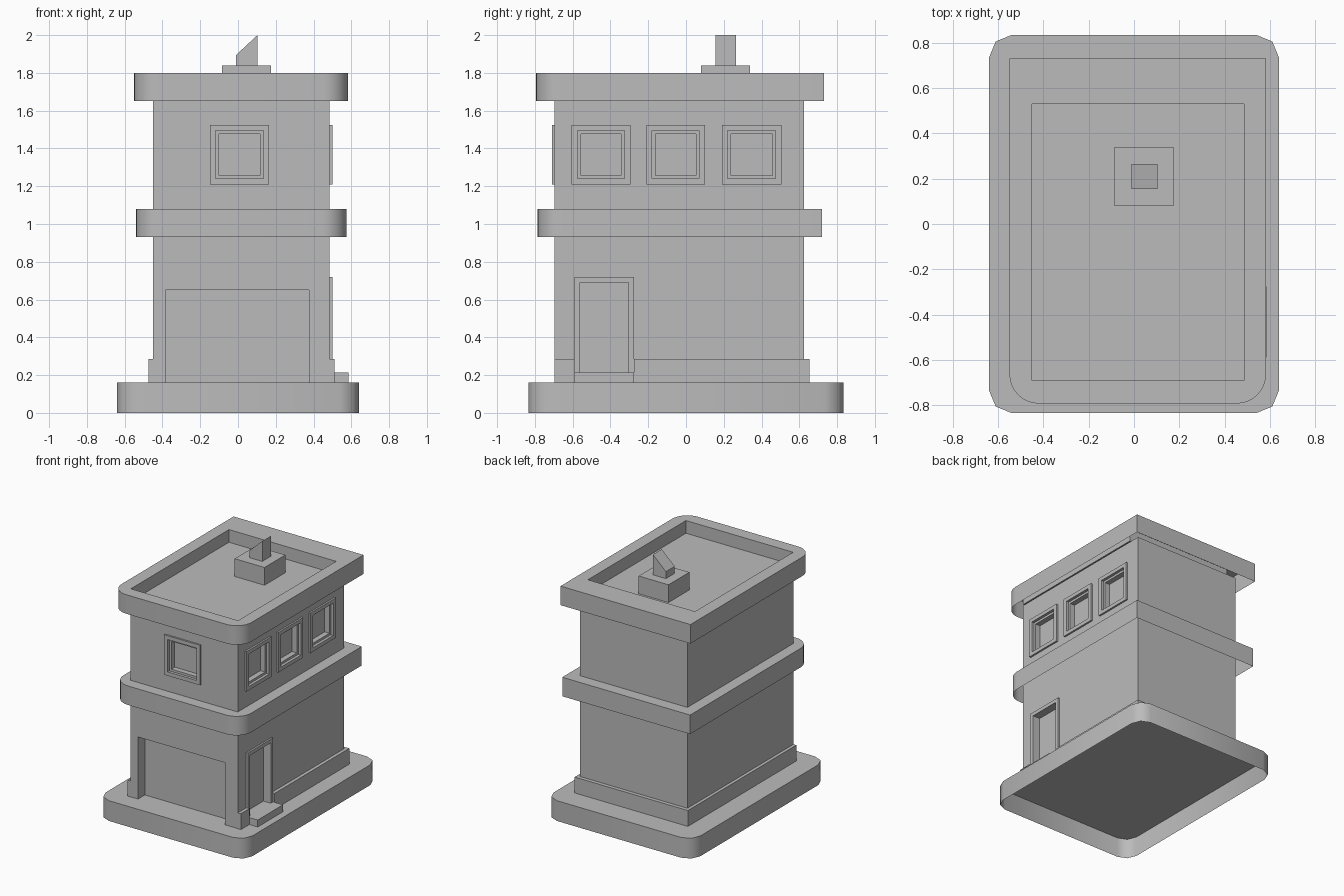
import bpy, bmesh
from math import pi, cos, sin, radians
from mathutils import Vector

cube = bpy.data.objects.get("Cube")
if cube:
    bpy.data.objects.remove(cube, do_unlink=True)

grey = bpy.data.materials.new("light_grey")
grey.use_nodes = True
GREY = (0.5, 0.5, 0.5, 1)
grey.diffuse_color = GREY
grey.node_tree.nodes["Principled BSDF"].inputs["Base Color"].default_value = GREY


def finish(bm, name):
    mesh = bpy.data.meshes.new(name)
    bm.to_mesh(mesh)
    bm.free()
    mesh.materials.append(grey)
    ob = bpy.data.objects.new(name, mesh)
    bpy.context.scene.collection.objects.link(ob)
    return ob


def add_box(bm, x, y, z):
    """Box from three (low, high) ranges."""
    made = bmesh.ops.create_cube(bm, size=1)["verts"]
    for v in made:
        v.co = [r[0] if c < 0 else r[1] for r, c in zip((x, y, z), v.co)]


def boxes(name, *ranges):
    bm = bmesh.new()
    for r in ranges:
        add_box(bm, *r)
    return finish(bm, name)


def cut(ob, cutter):
    """Subtract the cutter from the object for good, then drop the cutter."""
    mod = ob.modifiers.new("cut", "BOOLEAN")
    mod.operation, mod.solver, mod.object = "DIFFERENCE", "EXACT", cutter
    bpy.context.view_layer.update()
    graph = bpy.context.evaluated_depsgraph_get()
    mesh = bpy.data.meshes.new_from_object(ob.evaluated_get(graph))
    ob.modifiers.clear()
    ob.data = mesh
    bpy.data.objects.remove(cutter, do_unlink=True)


def slab(name, x, y, z, front_r, back_r, steps):
    """Extruded rectangle with rounded front and back corners."""
    pts = []
    corners = ((1, 1, back_r), (0, 1, back_r), (0, 0, front_r), (1, 0, front_r))
    for i, (cx, cy, r) in enumerate(corners):
        px, py = x[cx] - r * (2 * cx - 1), y[cy] - r * (2 * cy - 1)
        for k in range(steps + 1 if r else 1):
            a = (i + k / steps) * pi / 2
            pts.append((px + r * cos(a), py + r * sin(a), z[0]))
    bm = bmesh.new()
    face = bm.faces.new([bm.verts.new(p) for p in pts])
    out = bmesh.ops.extrude_face_region(bm, geom=[face], use_keep_orig=True)["geom"]
    top = [v for v in out if isinstance(v, bmesh.types.BMVert)]
    bmesh.ops.translate(bm, verts=top, vec=(0, 0, z[1] - z[0]))
    bmesh.ops.recalc_face_normals(bm, faces=bm.faces)
    return finish(bm, name)


def open_underside(ob):
    """Remove the bottom face and smooth the rounded corners."""
    bm = bmesh.new()
    bm.from_mesh(ob.data)
    low = min(v.co.z for v in bm.verts)
    under = [f for f in bm.faces if all(v.co.z < low + 0.001 for v in f.verts)]
    bmesh.ops.delete(bm, geom=under, context="FACES")
    bm.to_mesh(ob.data)
    bm.free()
    ob.data.shade_smooth()
    ob.data.set_sharp_from_angle(angle=radians(60))


def framed_opening(name, place, u, z, profile, sill=True):
    """Rectangular loops (inset, outward) lofted into a frame with a recessed panel."""
    bm = bmesh.new()
    loops = []
    for inset, out in profile:
        low = z[0] + (inset if sill else 0)
        a, b, top = u[0] + inset, u[1] - inset, z[1] - inset
        loops.append([bm.verts.new(place(p, out, q))
                      for p, q in ((a, low), (b, low), (b, top), (a, top))])
    for l0, l1 in zip(loops, loops[1:]):
        for i in range(4):
            j = (i + 1) % 4
            bm.faces.new((l0[i], l0[j], l1[j], l1[i]))
    bm.faces.new(loops[-1])
    bmesh.ops.dissolve_degenerate(bm, dist=0.0001, edges=bm.edges)
    return finish(bm, name)


# Main dimensions
LEFT, RIGHT, FRONT, BACK = -0.45, 0.485, -0.695, 0.625
GROUND = 0.16
WIN_Z = (1.21, 1.525)
SIDE_WINDOWS = [(-0.605, -0.295), (-0.21, 0.10), (0.19, 0.505)]
FRONT_WINDOW = (-0.148, 0.165)
DOOR_Y, DOOR_Z = (-0.59, -0.275), (0.215, 0.72)


def on_front(u, out, z):
    return Vector((u, FRONT - out, z))


def on_side(u, out, z):
    return Vector((RIGHT + out, u, z))


def shrink(r, d=0.02):
    return (r[0] + d, r[1] - d)


# Base slab and middle ledge
open_underside(slab("base", (-0.64, 0.64), (-0.835, 0.835), (0, GROUND), 0.1, 0.1, 2))
open_underside(slab("middle_ledge", (-0.54, 0.575), (-0.785, 0.72), (0.93, 1.08), 0.13, 0, 8))

# Roof with a sunken floor
roof = slab("roof", (-0.55, 0.583), (-0.793, 0.73), (1.65, 1.8), 0.13, 0, 8)
cut(roof, boxes("roof_cutter", ((LEFT, RIGHT), (-0.692, 0.53), (1.7, 1.9))))
open_underside(roof)

# Walls with garage, door and window openings
walls = boxes("walls", ((LEFT, RIGHT), (FRONT, BACK), (GROUND + 0.001, 1.69)))
holes = [((-0.385, 0.375), (FRONT - 0.1, FRONT + 0.085), (0, 0.65)),
         (shrink(FRONT_WINDOW), (FRONT - 0.1, FRONT + 0.08), shrink(WIN_Z)),
         ((RIGHT - 0.08, RIGHT + 0.1), shrink(DOOR_Y), (DOOR_Z[0], DOOR_Z[1] - 0.015))]
holes += [((RIGHT - 0.08, RIGHT + 0.1), shrink(w), shrink(WIN_Z)) for w in SIDE_WINDOWS]
cut(walls, boxes("wall_cutter", *holes))

# Window and door frames with recessed panels
window = [(0, -0.005), (0, 0.014), (0.03, 0.014), (0.03, -0.008), (0.048, -0.008), (0.048, -0.05)]
framed_opening("front_window", on_front, FRONT_WINDOW, WIN_Z, window)
for i, w in enumerate(SIDE_WINDOWS):
    framed_opening(f"side_window_{i + 1}", on_side, w, WIN_Z, window)
door = [(0, -0.005), (0, 0.014), (0.029, 0.014), (0.029, -0.05)]
framed_opening("side_door", on_side, DOOR_Y, DOOR_Z, door, sill=False)

# Skirting around the sides and back, broken at the door, and the door step
SK = (GROUND, 0.285)
boxes("skirting",
      ((-0.475, LEFT), (FRONT, 0.655), SK),
      ((LEFT, RIGHT), (BACK, 0.655), SK),
      ((RIGHT, 0.512), (FRONT, DOOR_Y[0]), SK),
      ((RIGHT, 0.512), (DOOR_Y[1], 0.655), SK))
boxes("door_step", ((RIGHT, 0.585), DOOR_Y, (GROUND, DOOR_Z[0])))

# Roof vent: box with a slanted cowl
boxes("vent_box", ((-0.085, 0.175), (0.08, 0.34), (1.7, 1.84)))
cowl = boxes("vent_cowl", ((-0.01, 0.103), (0.155, 0.265), (1.84, 2.0)))
for v in cowl.data.vertices:
    if v.co.x < 0 and v.co.z > 1.9:
        v.co.z = 1.895
